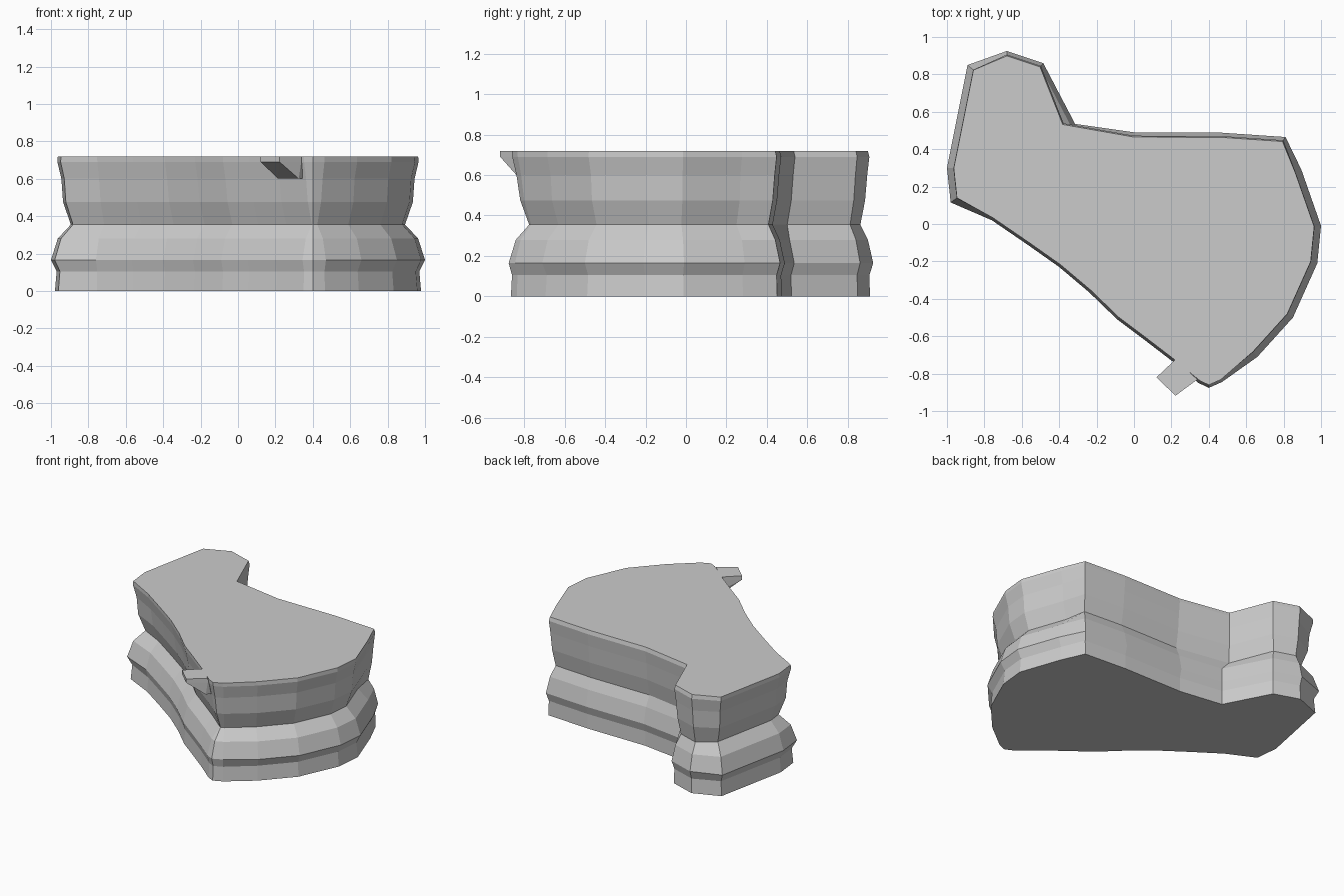
import bpy, bmesh
from mathutils import Vector

if "Cube" in bpy.data.objects:
    bpy.data.objects.remove(bpy.data.objects["Cube"])

# Widest plan outline of the rock, counter-clockwise from the left tip
OUTLINE = [(-0.98, 0.115), (-0.76, 0.02), (-0.57, -0.11), (-0.40, -0.23),
           (-0.24, -0.365), (-0.09, -0.51), (0.05, -0.615), (0.20, -0.73),
           (0.345, -0.85), (0.40, -0.876), (0.47, -0.845), (0.66, -0.71),
           (0.85, -0.50), (0.98, -0.21), (1.0, -0.01), (0.895, 0.29),
           (0.81, 0.465), (0.47, 0.488), (0.0, 0.49), (-0.315, 0.535),
           (-0.485, 0.86), (-0.68, 0.925), (-0.89, 0.85), (-1.0, 0.30)]
NOTCH = 19
# Side profiles: inset from the outline at each height
HEIGHTS = [0.0, 0.105, 0.165, 0.28, 0.355, 0.475, 0.60, 0.69, 0.718]
FRONT = [0.01, 0.015, 0.0, 0.032, 0.092, 0.052, 0.035, 0.016, 0.014]
SIDES = [0.021, 0.03, 0.0, 0.036, 0.105, 0.064, 0.055, 0.034, 0.036]
BACK = [0.015, 0.018, 0.0, 0.025, 0.06, 0.038, 0.028, 0.018, 0.025]


def profile_for(i):
    if 1 <= i <= 10:
        return FRONT
    return BACK if 16 <= i <= 21 else SIDES


def ring_points(level):
    """Outline offset inward with mitred corners, inset chosen per side."""
    result = []
    for i, p in enumerate(OUTLINE):
        p = Vector(p)
        a = (p - Vector(OUTLINE[i - 1])).normalized()
        b = (Vector(OUTLINE[(i + 1) % len(OUTLINE)]) - p).normalized()
        na, nb = Vector((-a.y, a.x)), Vector((-b.y, b.x))
        q = p + (na + nb) * (profile_for(i)[level] / (1 + na.dot(nb)))
        if i == NOTCH and level > 3:      # notch cuts deeper higher up
            q += Vector((-0.05, 0.02))
        result.append(q)
    return result


def make_object(name, bm):
    bmesh.ops.recalc_face_normals(bm, faces=bm.faces[:])
    mesh = bpy.data.meshes.new(name)
    bm.to_mesh(mesh)
    bm.free()
    obj = bpy.data.objects.new(name, mesh)
    bpy.context.collection.objects.link(obj)
    return obj


# Banded cliff body, lofted through the inset rings
bm = bmesh.new()
rings = [[bm.verts.new((p.x, p.y, z)) for p in ring_points(k)]
         for k, z in enumerate(HEIGHTS)]
n = len(OUTLINE)
for low, high in zip(rings, rings[1:]):
    for i in range(n):
        j = (i + 1) % n
        bm.faces.new((low[i], low[j], high[j], high[i]))
bm.faces.new(rings[0][::-1])
bm.faces.new(rings[-1])
make_object("cliff_body", bm)

# Small overhanging ledge at the front corner: thin lip with sloping underside
bm = bmesh.new()
lip = [(0.12, -0.82), (0.222, -0.918), (0.338, -0.832), (0.224, -0.722)]
for z in (0.69, 0.718):
    for x, y in lip:
        bm.verts.new((x, y, z))
for x, y in [(0.215, -0.745), (0.325, -0.838), (0.35, -0.80), (0.25, -0.70)]:
    bm.verts.new((x, y, 0.60))
bmesh.ops.convex_hull(bm, input=bm.verts[:])
bmesh.ops.dissolve_limit(bm, angle_limit=0.02, verts=bm.verts[:], edges=bm.edges[:])
make_object("overhang_ledge", bm)
